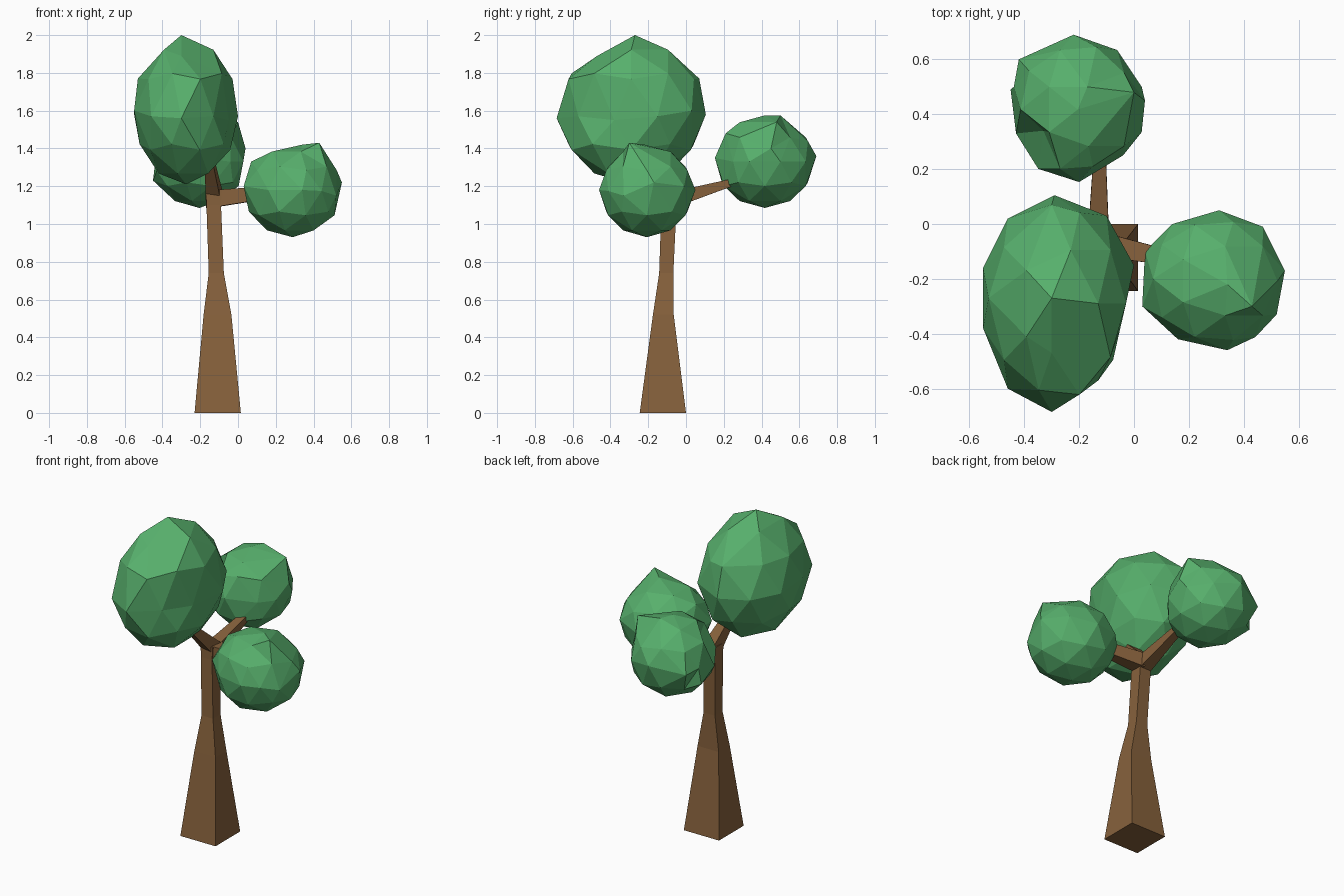
import bpy, bmesh
from mathutils import Vector

cube = bpy.data.objects.get("Cube")
if cube:
    bpy.data.objects.remove(cube, do_unlink=True)


def material(name, colour):
    mat = bpy.data.materials.new(name)
    mat.use_nodes = True
    mat.diffuse_color = colour
    mat.node_tree.nodes["Principled BSDF"].inputs["Base Color"].default_value = colour
    return mat


bark = material("bark_brown", (0.24, 0.12, 0.045, 1))
leaf = material("leaf_green", (0.095, 0.43, 0.15, 1))


def finish(name, bm, mat):
    bmesh.ops.recalc_face_normals(bm, faces=bm.faces)
    mesh = bpy.data.meshes.new(name)
    bm.to_mesh(mesh)
    bm.free()
    mesh.materials.append(mat)
    obj = bpy.data.objects.new(name, mesh)
    bpy.context.collection.objects.link(obj)
    return obj


def loft(name, rings, mat):
    """Four-sided tube through rings of (centre, half side vector, half up vector)."""
    bm = bmesh.new()
    loops = []
    for centre, side, up in rings:
        c, s, u = Vector(centre), Vector(side), Vector(up)
        loops.append([bm.verts.new(p) for p in (c - s - u, c + s - u, c + s + u, c - s + u)])
    for a, b in zip(loops, loops[1:]):
        for i in range(4):
            j = (i + 1) % 4
            bm.faces.new((a[i], a[j], b[j], b[i]))
    bm.faces.new(loops[0])
    bm.faces.new(loops[-1])
    return finish(name, bm, mat)


def branch(name, start, end, r_start, r_end, mat):
    """Tapering square branch; radii are (half width, half height)."""
    a, b = Vector(start), Vector(end)
    axis = (b - a).normalized()
    side = axis.cross(Vector((0, 0, 1))).normalized()
    up = side.cross(axis)
    loft(name, [(p, side * w, up * h) for p, (w, h) in ((a, r_start), (b, r_end))], mat)


def crown(name, low, high, dents):
    """Faceted leaf ball filling a box, with chosen corners moved to given points."""
    low, high = Vector(low), Vector(high)
    mid, half = (low + high) / 2, (high - low) / 2
    bm = bmesh.new()
    bmesh.ops.create_icosphere(bm, subdivisions=2, radius=1)
    free = list(bm.verts)
    moved = []
    for dent in dents:
        p = Vector(dent) - mid
        aim = Vector([p[i] / half[i] for i in range(3)]).normalized()
        v = max(free, key=lambda v: v.co.normalized().dot(aim))
        free.remove(v)
        moved.append((v, Vector(dent)))
    for v in free:
        v.co = mid + Vector([v.co[i] * half[i] for i in range(3)])
    for v, p in moved:
        v.co = p
    finish(name, bm, leaf)


# Trunk: flared square foot narrowing to a slim, slightly leaning stem
trunk_rings = []
for x0, x1, y0, y1, z in (
    (-0.23, 0.015, -0.245, 0.0, 0.0),
    (-0.182, -0.035, -0.175, -0.065, 0.52),
    (-0.155, -0.075, -0.142, -0.067, 0.74),
    (-0.167, -0.09, -0.13, -0.05, 1.1),
    (-0.17, -0.085, -0.13, -0.04, 1.18),
):
    trunk_rings.append((((x0 + x1) / 2, (y0 + y1) / 2, z),
                        ((x1 - x0) / 2, 0, 0), (0, (y1 - y0) / 2, 0)))
loft("trunk", trunk_rings, bark)

# Branches into each crown
branch("left_branch", (-0.12, -0.075, 1.135), (0.14, -0.125, 1.165), (0.045, 0.045), (0.026, 0.034), bark)
branch("back_branch", (-0.13, -0.08, 1.125), (-0.125, 0.26, 1.225), (0.04, 0.042), (0.022, 0.018), bark)
branch("front_branch", (-0.127, -0.07, 1.15), (-0.15, -0.24, 1.32), (0.04, 0.042), (0.024, 0.025), bark)

# Leaf crowns
crown("front_crown", (-0.55, -0.68, 1.21), (0.0, 0.1, 1.98), [
    (-0.3, -0.27, 2.0), (-0.3, -0.685, 1.56), (-0.29, 0.105, 1.58),
    (-0.55, -0.16, 1.58), (-0.55, -0.38, 1.6), (-0.46, -0.6, 1.57),
    (-0.13, -0.57, 1.57), (-0.05, -0.38, 1.55), (0.0, -0.15, 1.57),
    (-0.1, 0.03, 1.6), (-0.46, 0.02, 1.58), (-0.3, 0.07, 1.77),
    (-0.3, -0.47, 1.89), (-0.53, -0.27, 1.77),
])
crown("back_crown", (-0.45, 0.15, 1.085), (0.04, 0.685, 1.575), [
    (-0.22, 0.69, 1.36), (-0.42, 0.6, 1.32), (-0.45, 0.49, 1.23),
    (-0.43, 0.33, 1.28), (-0.2, 0.153, 1.35), (-0.04, 0.25, 1.33),
    (0.04, 0.45, 1.4), (0.0, 0.48, 1.54), (-0.17, 0.5, 1.575),
    (-0.15, 0.21, 1.48), (-0.33, 0.34, 1.44),
])
crown("left_crown", (0.03, -0.46, 0.93), (0.55, 0.045, 1.42), [
    (0.43, -0.3, 1.43), (0.34, -0.22, 1.42), (0.31, 0.05, 1.18),
    (0.14, 0.0, 1.2), (0.04, -0.1, 1.18), (0.03, -0.3, 1.2),
    (0.16, -0.42, 1.18), (0.34, -0.46, 1.18), (0.52, -0.33, 1.15),
    (0.55, -0.17, 1.22), (0.47, -0.01, 1.2), (0.07, -0.2, 1.33),
])
